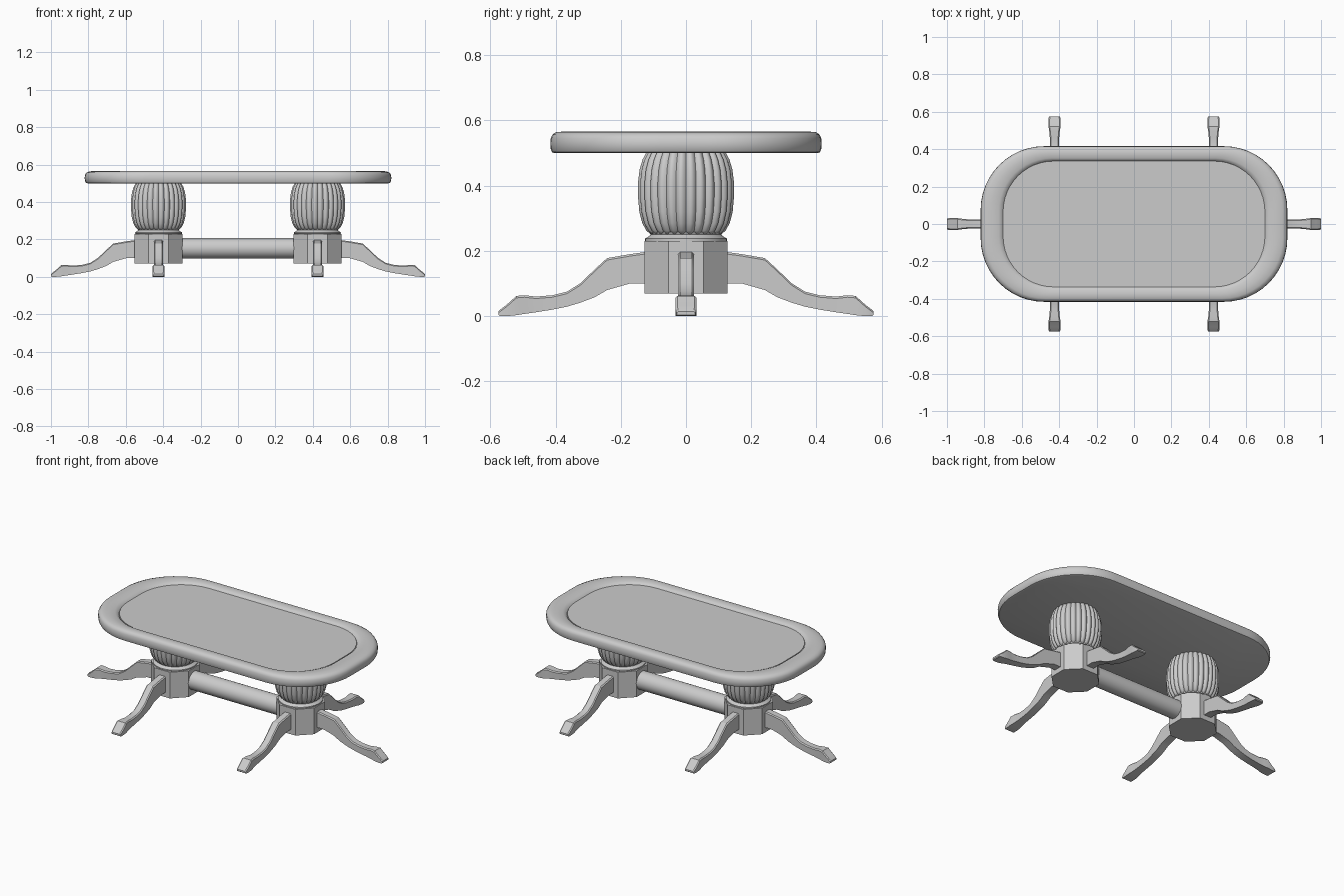
import bpy, bmesh
from math import sin, cos, pi, radians

cube = bpy.data.objects.get("Cube")
if cube:
    bpy.data.objects.remove(cube)

grey = bpy.data.materials.new("plain grey")
grey.use_nodes = True
grey.diffuse_color = (0.6, 0.6, 0.6, 1)
grey.node_tree.nodes["Principled BSDF"].inputs["Base Color"].default_value = (0.6, 0.6, 0.6, 1)


def loft(name, rings, angle=40):
    """Skin a list of equal-length point rings and cap both ends."""
    bm = bmesh.new()
    loops = [[bm.verts.new(p) for p in ring] for ring in rings]
    for a, b in zip(loops, loops[1:]):
        n = len(a)
        for i in range(n):
            j = (i + 1) % n
            bm.faces.new((a[i], a[j], b[j], b[i]))
    bm.faces.new(loops[0])
    bm.faces.new(loops[-1])
    bmesh.ops.recalc_face_normals(bm, faces=bm.faces)
    mesh = bpy.data.meshes.new(name)
    bm.to_mesh(mesh)
    bm.free()
    mesh.materials.append(grey)
    obj = bpy.data.objects.new(name, mesh)
    bpy.context.collection.objects.link(obj)
    bpy.ops.object.select_all(action='DESELECT')
    obj.select_set(True)
    bpy.context.view_layer.objects.active = obj
    bpy.ops.object.shade_smooth_by_angle(angle=radians(angle))
    return obj


def rounded_rect(hx, hy, r, z, steps=12):
    ring = []
    for k, (sx, sy) in enumerate([(1, 1), (-1, 1), (-1, -1), (1, -1)]):
        for i in range(steps + 1):
            a = (k + i / steps) * pi / 2
            ring.append((sx * (hx - r) + r * cos(a), sy * (hy - r) + r * sin(a), z))
    return ring


def circle(r, z, n, ribs=0, depth=0, turn=0):
    ring = []
    for i in range(n):
        a = 2 * pi * i / n + turn
        q = r - depth * (1 - abs(sin(ribs * a / 2))) if ribs else r
        ring.append((q * cos(a), q * sin(a), z))
    return ring


# Padded rail: (fraction of the way in to the playing surface, height)
RAIL = [(0.14, 0.5), (0.06, 0.503), (0.015, 0.513), (0, 0.528), (0.015, 0.545),
        (0.08, 0.557), (0.22, 0.564), (0.5, 0.566), (0.8, 0.563), (0.93, 0.557), (1, 0.548)]
loft("padded_rail", [rounded_rect(0.82 - 0.12 * t, 0.416 - 0.08 * t, 0.34 - 0.07 * t, z)
                     for t, z in RAIL])
loft("playing_surface", [rounded_rect(0.698, 0.334, 0.268, z) for z in (0.53, 0.552)])

# Profiles shared by both pedestals: (radius, height)
BULB = [(0.108, 0.25), (0.122, 0.262), (0.135, 0.285), (0.144, 0.32), (0.148, 0.365),
        (0.148, 0.41), (0.143, 0.45), (0.134, 0.48), (0.122, 0.503)]
COLLAR = [(0.118, 0.225), (0.125, 0.231), (0.125, 0.238), (0.115, 0.244), (0.108, 0.25), (0.112, 0.258)]

# Leg stations: (distance out, lower height, upper height, half width)
LEG = [(0.1, 0.1, 0.2, 0.024), (0.172, 0.1, 0.19, 0.024), (0.242, 0.08, 0.178, 0.024),
       (0.28, 0.058, 0.143, 0.024), (0.325, 0.041, 0.1, 0.024), (0.365, 0.029, 0.075, 0.024),
       (0.41, 0.02, 0.064, 0.024), (0.46, 0.012, 0.06, 0.025), (0.495, 0.007, 0.064, 0.028),
       (0.52, 0.003, 0.062, 0.032), (0.55, 0, 0.035, 0.032), (0.57, 0, 0.02, 0.031),
       (0.575, 0.004, 0.014, 0.028)]


def leg_ring(d, low, high, w):
    c = min(0.006, (high - low) / 3)
    return [(d, -w, low), (d, w, low), (d, w, high - c), (d, w - c, high),
            (d, c - w, high), (d, -w, high - c)]


for side, sx in (("left", 1), ("right", -1)):
    x = sx * 0.425
    parts = [
        loft(side + "_octagonal_base",
             [circle(0.128 / cos(pi / 8), z, 8, turn=pi / 8) for z in (0.07, 0.23)], 20),
        loft(side + "_collar", [circle(r, z, 48) for r, z in COLLAR]),
        loft(side + "_fluted_bulb", [circle(r, z, 168, 28, 0.009) for r, z in BULB], 50),
    ]
    for where, turn in (("outer", 0 if sx > 0 else pi), ("front", -pi / 2), ("back", pi / 2)):
        leg = loft(side + "_" + where + "_leg", [leg_ring(*s) for s in LEG], 30)
        leg.rotation_euler.z = turn
        parts.append(leg)
    for part in parts:
        part.location.x = x

# Round stretcher joining the pedestals
stretcher = loft("stretcher", [circle(0.055, z, 32) for z in (-0.31, 0.31)])
stretcher.rotation_euler.y = pi / 2
stretcher.location.z = 0.153
